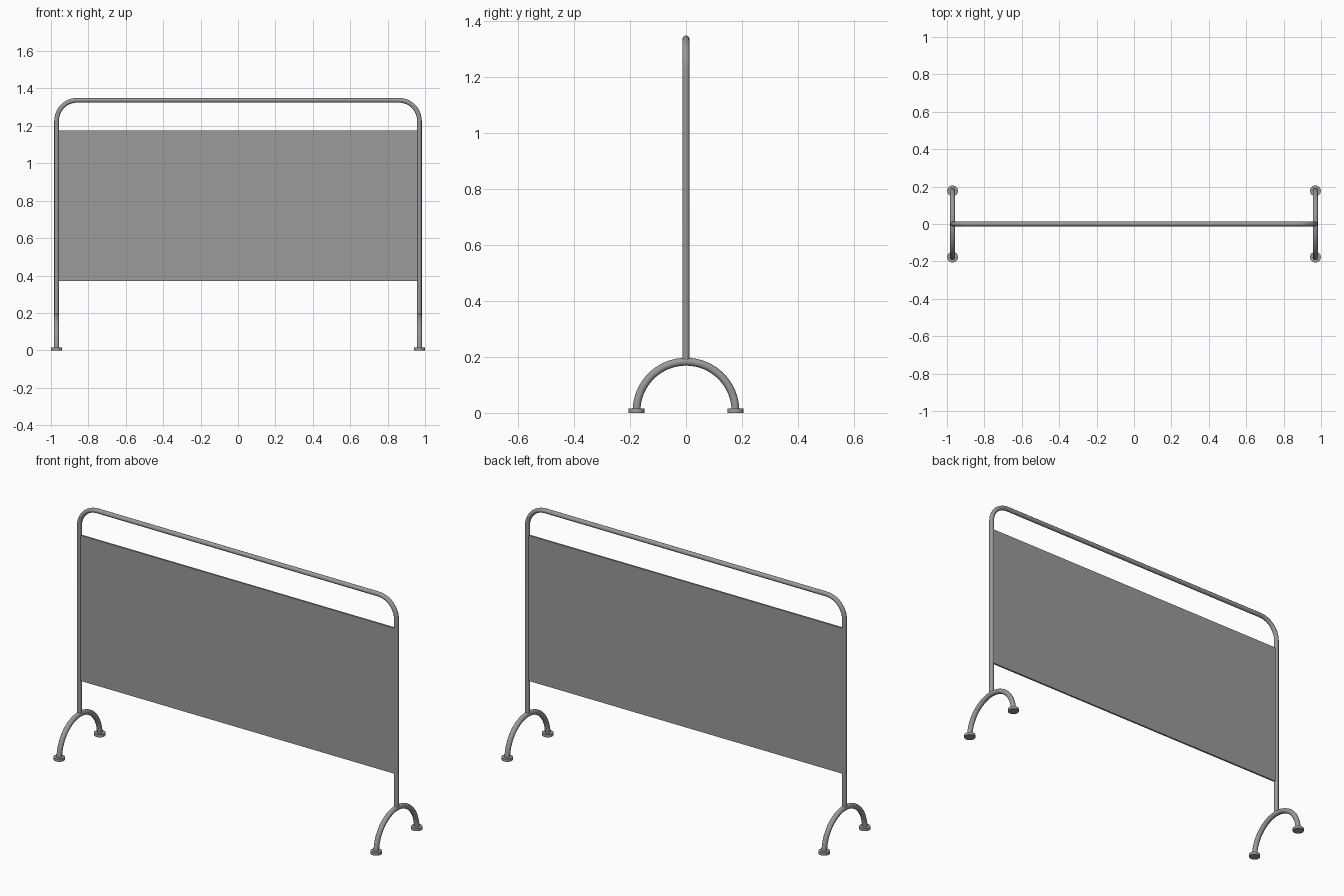
import bpy
from math import sin, cos, pi, radians

if "Cube" in bpy.data.objects:
    bpy.data.objects.remove(bpy.data.objects["Cube"])

TUBE = 0.0125      # frame tube radius
LEG = 0.014        # leg tube radius
X = 0.97           # upright position
TOP = 1.337        # top rail centre line
BEND = 0.11        # corner radius
ARCH = 0.177       # foot arch radius
BASE = 0.006       # arch centre height

# Dark grey finish shared by all parts
grey = bpy.data.materials.new("dark_grey")
grey.diffuse_color = (0.325, 0.325, 0.325, 1)
grey.use_nodes = True
grey.node_tree.nodes["Principled BSDF"].inputs["Base Color"].default_value = grey.diffuse_color


def finish(name):
    """Name, colour and smooth the active object."""
    ob = bpy.context.object
    ob.name = name
    ob.data.materials.append(grey)
    bpy.ops.object.shade_smooth_by_angle(angle=radians(40))


def arc(cx, cz, r, a0, a1, n):
    """Points (u, z) along a circular arc, angles in degrees."""
    return [(cx + r * cos(radians(a0 + (a1 - a0) * i / n)),
             cz + r * sin(radians(a0 + (a1 - a0) * i / n))) for i in range(n + 1)]


def tube(name, pts, radius):
    """Round tube swept along a list of 3D points, converted to a mesh."""
    cu = bpy.data.curves.new(name, 'CURVE')
    cu.dimensions = '3D'
    cu.bevel_depth = radius
    cu.bevel_resolution = 4
    cu.use_fill_caps = True
    sp = cu.splines.new('POLY')
    sp.points.add(len(pts) - 1)
    for p, co in zip(sp.points, pts):
        p.co = (*co, 1)
    ob = bpy.data.objects.new(name, cu)
    bpy.context.collection.objects.link(ob)
    bpy.ops.object.select_all(action='DESELECT')
    bpy.context.view_layer.objects.active = ob
    ob.select_set(True)
    bpy.ops.object.convert(target='MESH')
    finish(name)


# Bent frame: two uprights and the top rail in one tube
path = [(-X, BASE + ARCH)]
path += arc(-X + BEND, TOP - BEND, BEND, 180, 90, 12)
path += arc(X - BEND, TOP - BEND, BEND, 90, 0, 12)
path += [(X, BASE + ARCH)]
tube("frame", [(x, 0, z) for x, z in path], TUBE)

# Flat screen panel between the uprights
bpy.ops.mesh.primitive_cube_add(size=1, location=(0, 0, 0.774))
bpy.context.object.scale = (2 * X - 0.01, 0.01, 0.805)
bpy.ops.object.transform_apply(location=False, rotation=False, scale=True)
finish("panel")

# Arched legs with round foot pads
for side, sx in (("left", -1), ("right", 1)):
    tube(f"{side}_leg_arch",
         [(sx * X, y, z) for y, z in arc(0, BASE, ARCH, 0, 180, 32)], LEG)
    for end, sy in (("front", -1), ("back", 1)):
        bpy.ops.mesh.primitive_cylinder_add(vertices=24, radius=0.029, depth=0.015,
                                            location=(sx * X, sy * ARCH, 0.0075))
        finish(f"{side}_{end}_foot_pad")
